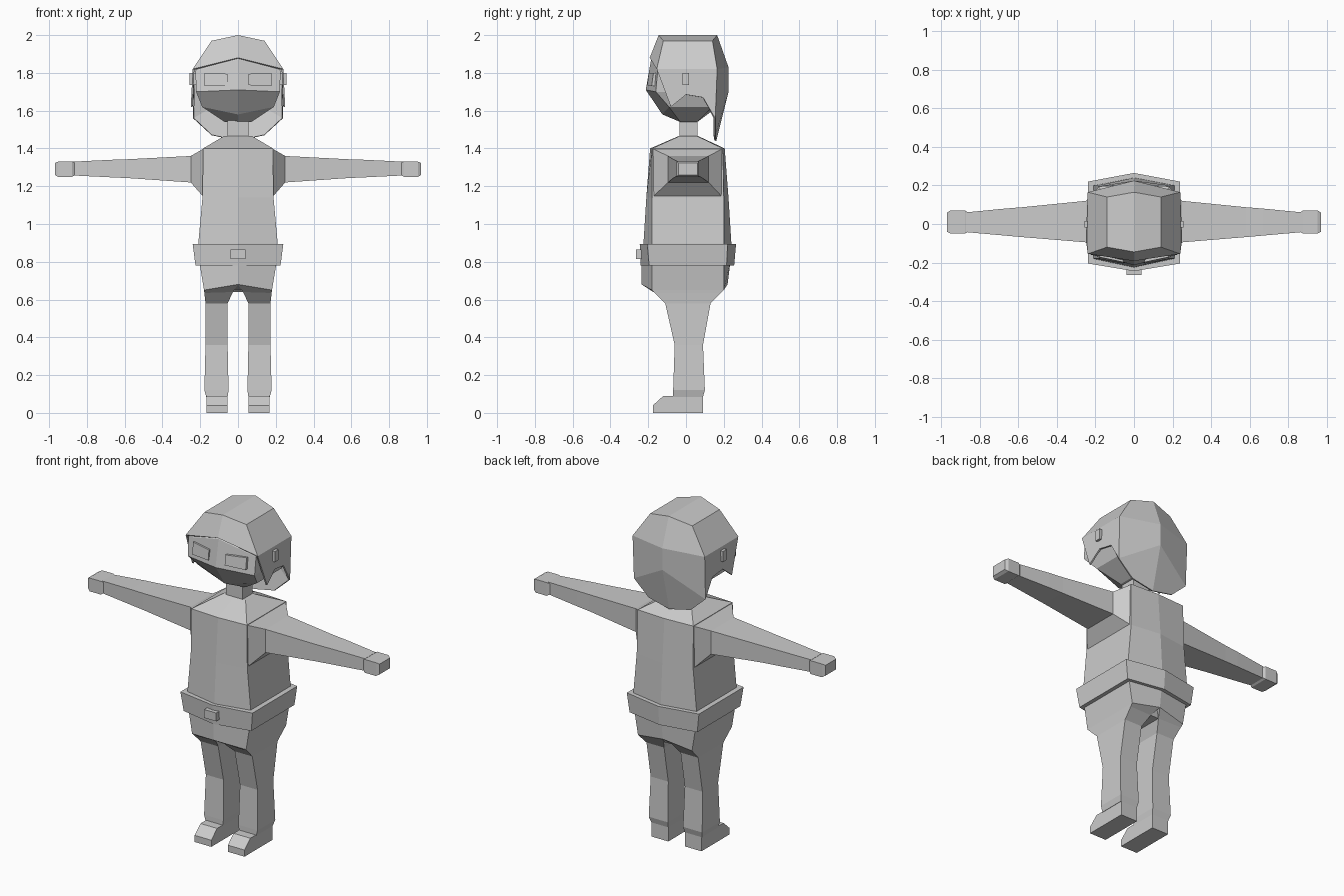
import bpy, bmesh

grey = bpy.data.materials.new("light_grey")
grey.diffuse_color = (0.6, 0.6, 0.6, 1)


def make(name, verts, faces):
    """Flat shaded object with outward normals."""
    bm = bmesh.new()
    vs = [bm.verts.new(v) for v in verts]
    for f in faces:
        bm.faces.new([vs[i] for i in f])
    bmesh.ops.recalc_face_normals(bm, faces=bm.faces)
    me = bpy.data.meshes.new(name)
    bm.to_mesh(me)
    bm.free()
    me.materials.append(grey)
    ob = bpy.data.objects.new(name, me)
    bpy.context.collection.objects.link(ob)
    return ob


def loft(name, rings):
    """Bridge equal rings of points and cap both ends."""
    n = len(rings[0])
    faces = [list(range(n)), list(range((len(rings) - 1) * n, len(rings) * n))]
    for r in range(len(rings) - 1):
        for i in range(n):
            j = (i + 1) % n
            faces.append([r * n + i, r * n + j, (r + 1) * n + j, (r + 1) * n + i])
    return make(name, [p for ring in rings for p in ring], faces)


def pair(name, rings):
    """Loft on the +x side plus its mirrored twin."""
    for side, s in (("right", 1), ("left", -1)):
        loft(side + "_" + name, [[(s * x, y, z) for x, y, z in r] for r in rings])


def full(half):
    """Complete a half ring: front centre, front side, back side, back centre."""
    return half + [(-x, y, z) for x, y, z in half[2:0:-1]]


def hexa(z, w, fc, fs, bs, bc):
    return full([(0, fc, z), (w, fs, z), (w, bs, z), (0, bc, z)])


def slab_x(x, y0, y1, z0, z1):
    return [(x, y0, z0), (x, y1, z0), (x, y1, z1), (x, y0, z1)]


def slab_z(z, x0, x1, y0, y1):
    return [(x0, y0, z), (x1, y0, z), (x1, y1, z), (x0, y1, z)]


# Torso with sloped shoulders, and neck
loft("torso", [
    hexa(0.80, 0.213, -0.228, -0.18, 0.20, 0.24),
    hexa(0.90, 0.210, -0.225, -0.18, 0.20, 0.24),
    hexa(1.14, 0.188, -0.21, -0.18, 0.20, 0.225),
    hexa(1.40, 0.185, -0.19, -0.18, 0.195, 0.205),
    hexa(1.465, 0.075, -0.04, -0.035, 0.06, 0.065)])
loft("neck", [slab_z(z, -0.055, 0.055, -0.035, 0.06) for z in (1.44, 1.56)])

# Belt and buckle
loft("belt", [
    hexa(0.78, 0.225, -0.24, -0.195, 0.215, 0.255),
    hexa(0.895, 0.24, -0.245, -0.205, 0.22, 0.265)])
loft("buckle", [slab_z(z, -0.04, 0.04, -0.265, -0.22) for z in (0.815, 0.865)])

# Pelvis and crotch
loft("pelvis", [
    full([(0, -0.235, 0.68), (0.18, -0.18, 0.65), (0.18, 0.2, 0.65), (0, 0.22, 0.68)]),
    hexa(0.80, 0.205, -0.235, -0.18, 0.20, 0.235)])
loft("crotch", [slab_z(0.64, -0.03, 0.03, -0.165, 0.175),
                slab_z(0.69, -0.03, 0.03, -0.21, 0.20)])

# Legs
pair("leg", [
    [(0, -0.235, 0.68), (0.18, -0.18, 0.65), (0.18, 0.2, 0.65), (0, 0.22, 0.68)],
    [(0.027, -0.17, 0.64), (0.178, -0.165, 0.635),
     (0.178, 0.185, 0.635), (0.027, 0.175, 0.64)],
    slab_z(0.58, 0.055, 0.172, -0.11, 0.13),
    slab_z(0.36, 0.055, 0.172, -0.06, 0.09),
    slab_z(0.12, 0.05, 0.178, -0.068, 0.10),
    slab_z(0.085, 0.055, 0.168, -0.068, 0.09)])

# Feet: side profile extruded across
foot = [(-0.175, 0), (0.09, 0), (0.09, 0.09), (-0.12, 0.09), (-0.175, 0.04)]
pair("foot", [[(x, y, z) for y, z in foot] for x in (0.055, 0.166)])

# Arms with flared shoulders, and chamfered hands
pair("arm", [
    slab_x(0.18, -0.18, 0.195, 1.14, 1.40),
    slab_x(0.25, -0.095, 0.12, 1.22, 1.36),
    slab_x(0.58, -0.068, 0.087, 1.243, 1.343),
    slab_x(0.67, -0.06, 0.08, 1.247, 1.34),
    slab_x(0.875, -0.042, 0.06, 1.257, 1.33)])
pair("hand", [
    slab_x(0.862, -0.04, 0.06, 1.26, 1.322),
    slab_x(0.878, -0.05, 0.07, 1.25, 1.33),
    slab_x(0.953, -0.05, 0.07, 1.25, 1.33),
    slab_x(0.97, -0.04, 0.06, 1.26, 1.322)])

# Head: crown, brow, cheek, jaw and chin rings
loft("head", [full(h) for h in (
    [(0, -0.13, 1.95), (0.13, -0.11, 1.93), (0.13, 0.12, 1.93), (0, 0.14, 1.95)],
    [(0, -0.185, 1.87), (0.225, -0.15, 1.81), (0.225, 0.15, 1.81), (0, 0.19, 1.81)],
    [(0, -0.213, 1.71), (0.222, -0.16, 1.70), (0.222, 0.15, 1.70), (0, 0.18, 1.70)],
    [(0, -0.125, 1.58), (0.19, -0.09, 1.62), (0.19, 0.14, 1.62), (0, 0.14, 1.60)],
    [(0, -0.03, 1.54), (0.07, -0.03, 1.54), (0.07, 0.06, 1.54), (0, 0.06, 1.54)])])

# Eye plates and ear pieces
pair("eye", [
    [(0.055, -0.17, 1.74), (0.055, -0.205, 1.735),
     (0.055, -0.198, 1.795), (0.055, -0.17, 1.795)],
    [(0.178, -0.14, 1.73), (0.178, -0.182, 1.73),
     (0.178, -0.172, 1.80), (0.178, -0.14, 1.80)]])
pair("ear", [slab_x(x, -0.018, 0.016, 1.737, 1.80) for x in (0.22, 0.258)])

# Hair shell: half the points, mirrored across x
half = {
    "crown_f": (0, -0.145, 2.0), "crown_fs": (0.14, -0.12, 1.97),
    "crown_b": (0, 0.165, 2.0), "crown_bs": (0.14, 0.14, 1.97),
    "brow": (0, -0.192, 1.88), "temple": (0.24, -0.155, 1.82),
    "back": (0, 0.225, 1.83), "back_s": (0.24, 0.165, 1.82),
    "tip": (0.25, -0.08, 1.62), "arch_f": (0.245, 0.0, 1.685),
    "arch_b": (0.24, 0.09, 1.67), "low_s": (0.238, 0.155, 1.56),
    "nape": (0, 0.225, 1.70), "hem_s": (0.14, 0.155, 1.47), "hem": (0, 0.16, 1.44)}
panels = [
    "crown_f crown_fs crown_bs crown_b", "crown_f brow temple crown_fs",
    "crown_fs temple back_s crown_bs", "crown_b crown_bs back_s back",
    "temple tip arch_f arch_b low_s back_s",
    "back back_s low_s nape", "nape low_s hem_s hem"]
keys = list(half)
pts = list(half.values())
index = {k: i for i, k in enumerate(keys)}
twin = dict(index)
for k in keys:
    if half[k][0] > 0:
        twin[k] = len(pts)
        x, y, z = half[k]
        pts.append((-x, y, z))
faces = [[t[k] for k in p.split()] for p in panels for t in (index, twin)]
hair = make("hair", pts, faces)
shell = hair.modifiers.new("thickness", "SOLIDIFY")
shell.thickness = 0.01
shell.offset = -1
